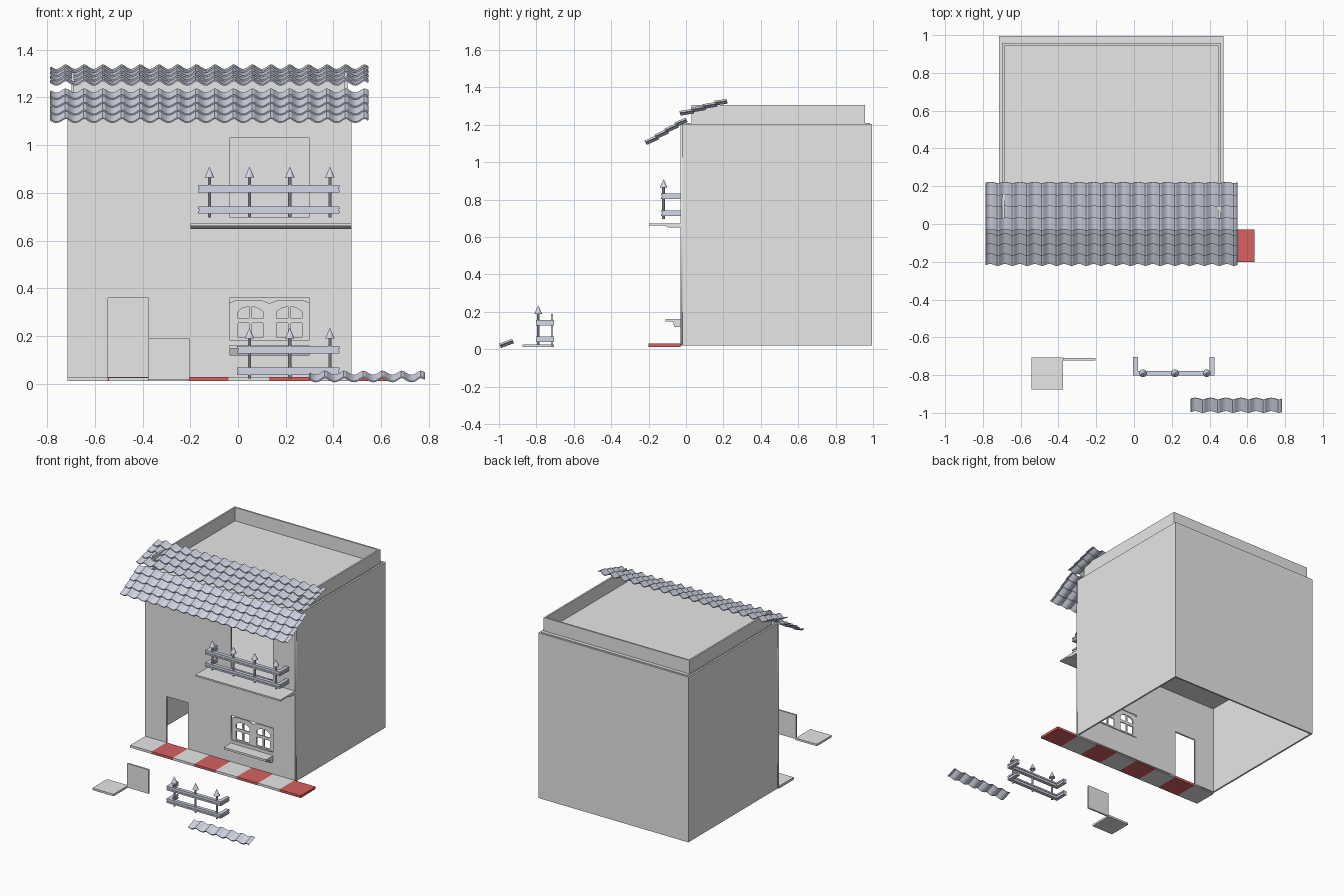
import bpy, bmesh, math
from mathutils import Matrix, Vector

if "Cube" in bpy.data.objects:
    bpy.data.objects.remove(bpy.data.objects["Cube"], do_unlink=True)


def material(name, rgb):
    m = bpy.data.materials.new(name)
    m.use_nodes = True
    m.diffuse_color = (*rgb, 1)
    m.node_tree.nodes["Principled BSDF"].inputs["Base Color"].default_value = (*rgb, 1)
    return m


PLASTER = material("plaster_grey", (0.8, 0.8, 0.8))
SLATE = material("slate_blue_grey", (0.74, 0.77, 0.9))
RED = material("paving_red", (0.68, 0.12, 0.12))


def add(name, mesh, mat):
    ob = bpy.data.objects.new(name, mesh)
    bpy.context.collection.objects.link(ob)
    mesh.materials.clear()
    mesh.materials.append(mat)
    return ob


def finish(name, bm, mat):
    mesh = bpy.data.meshes.new(name)
    bm.to_mesh(mesh)
    bm.free()
    return add(name, mesh, mat)


def block(bm, x, y, z):
    """Axis-aligned box from three (min, max) pairs."""
    spans = (x, y, z)
    centre = Vector([(a + b) / 2 for a, b in spans])
    size = [b - a for a, b in spans]
    bmesh.ops.create_cube(bm, size=1, matrix=Matrix.Translation(centre) @ Matrix.Diagonal((*size, 1)))


def box(name, x, y, z, mat=PLASTER):
    bm = bmesh.new()
    block(bm, x, y, z)
    return finish(name, bm, mat)


def panel(name, loops, y, thickness, mat=PLASTER):
    """Upright sheet facing the front: first loop is the outline, the rest are holes."""
    cu = bpy.data.curves.new(name, "CURVE")
    cu.dimensions, cu.fill_mode, cu.extrude = "2D", "BOTH", thickness / 2
    for loop in loops:
        sp = cu.splines.new("POLY")
        sp.points.add(len(loop) - 1)
        for p, (x, z) in zip(sp.points, loop):
            p.co = (x, z, 0, 1)
        sp.use_cyclic_u = True
    tmp = bpy.data.objects.new(name + "_outline", cu)
    bpy.context.collection.objects.link(tmp)
    graph = bpy.context.evaluated_depsgraph_get()
    mesh = bpy.data.meshes.new_from_object(tmp.evaluated_get(graph))
    bpy.data.objects.remove(tmp, do_unlink=True)
    mesh.transform(Matrix.Translation((0, y, 0)) @ Matrix.Rotation(math.pi / 2, 4, "X"))
    return add(name, mesh, mat)


def rect(x0, x1, z0, z1):
    return [(x0, z0), (x1, z0), (x1, z1), (x0, z1)]


# House shell, open underneath
L, R, F, B = -0.715, 0.475, -0.03, 0.995
LOW, TOP, T = 0.02, 1.205, 0.012
outline = [(L, LOW), (-0.545, LOW), (-0.545, 0.36), (-0.375, 0.36), (-0.375, LOW),
           (R, LOW), (R, TOP), (L, TOP)]
panel("front_wall", [outline, rect(-0.035, 0.3, 0.185, 0.36), rect(-0.035, 0.3, 0.7, 1.03)],
      F + T / 2, T)
box("back_wall", (L, R), (B - T, B), (LOW, TOP))
for side, x in (("right", L), ("left", R - T)):
    box(side + "_wall", (x, x + T), (F + T, B - T), (LOW, TOP))
box("upper_floor", (L + T, R - T), (F + T, B - T), (0.655, 0.67))
box("roof_slab", (L + T, R - T), (F + T, B - T), (TOP - T, TOP + 0.004))

# Parapet around three sides of the flat roof
PL, PR, PB, PT = -0.698, 0.458, 0.958, 1.305
bm = bmesh.new()
block(bm, (PL, PR), (PB - T, PB), (TOP, PT))
for x in (PL, PR - T):
    block(bm, (x, x + T), (0.03, PB - T), (TOP, PT))
finish("parapet", bm, PLASTER)

# Window with two arched, four-pane lights
window = [(-0.035, 0.185), (0.3, 0.185), (0.3, 0.34), (0.27, 0.352), (0.17, 0.352),
          (0.132, 0.338), (0.095, 0.352), (-0.005, 0.352), (-0.035, 0.34)]
holes = [window]
for cx in (0.052, 0.215):
    for s in (-1, 1):
        a, m, b = cx + s * 0.006, cx + s * 0.03, cx + s * 0.053
        holes.append(rect(min(a, b), max(a, b), 0.195, 0.255))
        holes.append([(a, 0.275), (b, 0.275), (b, 0.303), (m, 0.319), (a, 0.324)])
panel("window_frame", holes, F + 0.014, 0.008)


def ledge(name, x, profile):
    """Stepped slab: (y, z) profile swept along x."""
    bm = bmesh.new()
    face = bm.faces.new([bm.verts.new((x[0], y, z)) for y, z in profile])
    out = bmesh.ops.extrude_face_region(bm, geom=[face])
    moved = [v for v in out["geom"] if isinstance(v, bmesh.types.BMVert)]
    bmesh.ops.translate(bm, verts=moved, vec=(x[1] - x[0], 0, 0))
    bmesh.ops.recalc_face_normals(bm, faces=bm.faces)
    return finish(name, bm, PLASTER)


ledge("window_sill", (-0.035, 0.3),
      [(F, 0.12), (-0.06, 0.12), (-0.072, 0.148), (-0.11, 0.148), (-0.11, 0.163), (F, 0.163)])
ledge("balcony_slab", (-0.2, R),
      [(F, 0.65), (-0.09, 0.65), (-0.115, 0.661), (-0.197, 0.661), (-0.197, 0.672), (F, 0.672)])

# Pavement of alternating squares
W = 0.169
for i in range(8):
    x = L + i * W
    box(f"paving_{i + 1}", (x, x + W), (-0.2, F), (0.013, 0.03), RED if i % 2 else PLASTER)

# Loose paving square and upright plate
box("loose_paving", (-0.543, -0.375), (-0.875, -0.707), (0.013, 0.027))
box("loose_plate", (-0.375, -0.203), (-0.722, -0.71), (0.018, 0.19))


def railing(name, x0, x1, front, back, z, posts):
    """U-shaped pair of grooved rails with spear-topped posts."""
    bm = bmesh.new()
    h, w = 0.0125, 0.03
    for rail in (z + 0.015, z + 0.105):
        for dz, height, inset in ((0, 0.011, 0), (0.011, 0.008, 0.004), (0.019, 0.011, 0)):
            zs, k = (rail + dz, rail + dz + height), h - inset
            block(bm, (x0 + inset, x1 - inset), (front - k, front + k), zs)
            for c in (x0 + h, x1 - h):
                block(bm, (c - k, c + k), (front + k, back), zs)
    for x in posts:
        for r0, r1, a, b in ((0.007, 0.007, 0, 0.17), (0.021, 0, 0.167, 0.212)):
            bmesh.ops.create_cone(bm, cap_ends=True, segments=10, radius1=r0, radius2=r1,
                                  depth=b - a,
                                  matrix=Matrix.Translation((x, front, z + (a + b) / 2)))
    return finish(name, bm, SLATE)


POSTS = [-0.12, 0.048, 0.217, 0.385]
railing("balcony_railing", -0.168, 0.425, -0.12, F, 0.698, POSTS)
railing("loose_railing", -0.005, 0.425, -0.79, -0.705, 0.023, POSTS[1:])


def tiles(name, x0, x1, columns, low, high, rows):
    """Overlapping courses of trough-and-cap tiles between two (y, z) points."""
    bm = bmesh.new()
    a, b = Vector((0, *low)), Vector((0, *high))
    step = (b - a) / rows
    up = Vector((1, 0, 0)).cross(step).normalized()
    n, trough = 9, 0.62
    pitch = (x1 - x0) / columns
    wave = []
    for i in range(columns * n + 1):
        t = (i % n) / n
        if t < trough:
            d = -0.011 * math.sin(math.pi * t / trough)
        else:
            d = 0.009 * math.sin(math.pi * (t - trough) / (1 - trough))
        wave.append((x0 + pitch * i / n, d))
    for r in range(rows):
        ends = []
        for k, lift in ((0, 0.006), (1.12 if r < rows - 1 else 1, -0.003)):
            base = a + step * (r + k) + up * lift
            ends.append([bm.verts.new(base + up * d + Vector((x, 0, 0))) for x, d in wave])
        lower, upper = ends
        for i in range(len(wave) - 1):
            bm.faces.new((lower[i], lower[i + 1], upper[i + 1], upper[i]))
    ob = finish(name, bm, SLATE)
    mod = ob.modifiers.new("thickness", "SOLIDIFY")
    mod.thickness, mod.offset = 0.006, 0
    return ob


tiles("lower_roof_tiles", -0.785, 0.545, 17, (-0.213, 1.1), (0.0, 1.23), 4)
tiles("upper_roof_tiles", -0.785, 0.545, 17, (-0.03, 1.257), (0.218, 1.33), 4)
tiles("loose_roof_tiles", 0.3, 0.782, 6, (-0.992, 0.014), (-0.927, 0.048), 1)
